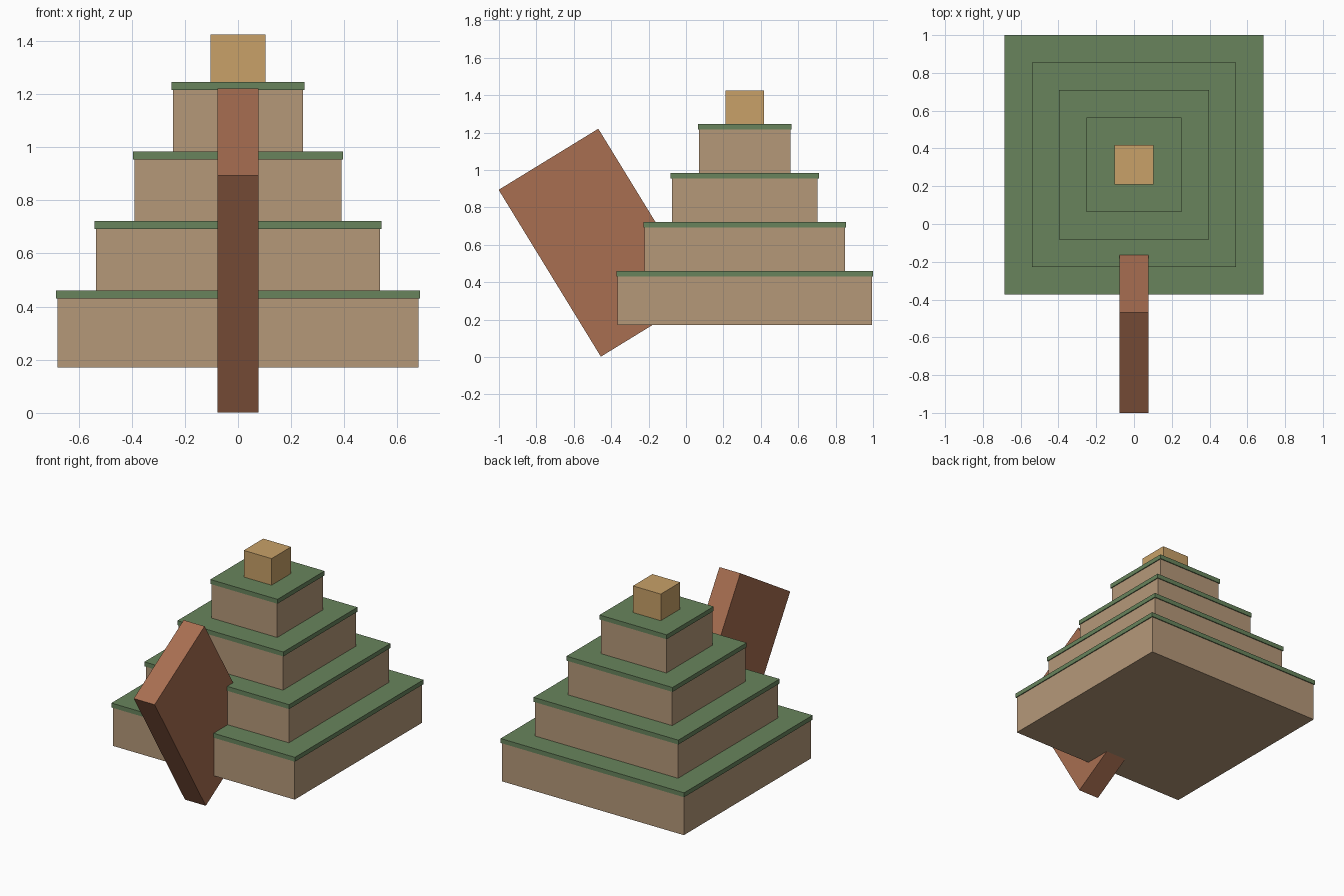
import bpy
from math import radians

default = bpy.data.objects.get("Cube")
if default:
    bpy.data.objects.remove(default, do_unlink=True)


def make_material(name, rgb):
    mat = bpy.data.materials.new(name)
    mat.use_nodes = True
    colour = (*rgb, 1.0)
    mat.diffuse_color = colour
    bsdf = next(n for n in mat.node_tree.nodes if n.type == 'BSDF_PRINCIPLED')
    bsdf.inputs["Base Color"].default_value = colour
    return mat


def make_box(name, centre, size, mat, tilt=0.0):
    bpy.ops.mesh.primitive_cube_add(size=1, location=centre)
    box = bpy.context.object
    box.name = box.data.name = name
    box.scale = size
    bpy.ops.object.transform_apply(location=False, rotation=False, scale=True)
    box.rotation_euler.x = radians(tilt)
    box.data.materials.append(mat)
    return box


stone = make_material("tan stone", (0.462, 0.314, 0.191))
grass = make_material("moss green", (0.138, 0.231, 0.107))
clay = make_material("red brown clay", (0.392, 0.156, 0.082))
gold = make_material("golden sandstone", (0.578, 0.356, 0.138))

CENTRE_Y = 0.314
BASE_Z = 0.17
STEP = 0.2617
CAP = 0.03
OVERHANG = 0.006

# Four stepped tiers, each with a thin overhanging green terrace
for i in range(4):
    half = 0.68 - 0.145 * i
    top = 0.46 + STEP * i
    bottom = BASE_Z if i == 0 else top - STEP
    stone_top = top - CAP
    make_box(f"tier_{i + 1}", (0, CENTRE_Y, (bottom + stone_top) / 2),
             (2 * half, 2 * half, stone_top - bottom), stone)
    cap_width = 2 * (half + OVERHANG)
    make_box(f"terrace_{i + 1}", (0, CENTRE_Y, top - CAP / 2),
             (cap_width, cap_width, CAP), grass)

# Shrine block on the summit
make_box("summit_shrine", (0, CENTRE_Y, 1.335), (0.208, 0.208, 0.18), gold)

# Tilted stair slab set into the front
make_box("stair_slab", (0, -0.462, 0.611), (0.156, 0.625, 1.046), clay, tilt=31.5)
